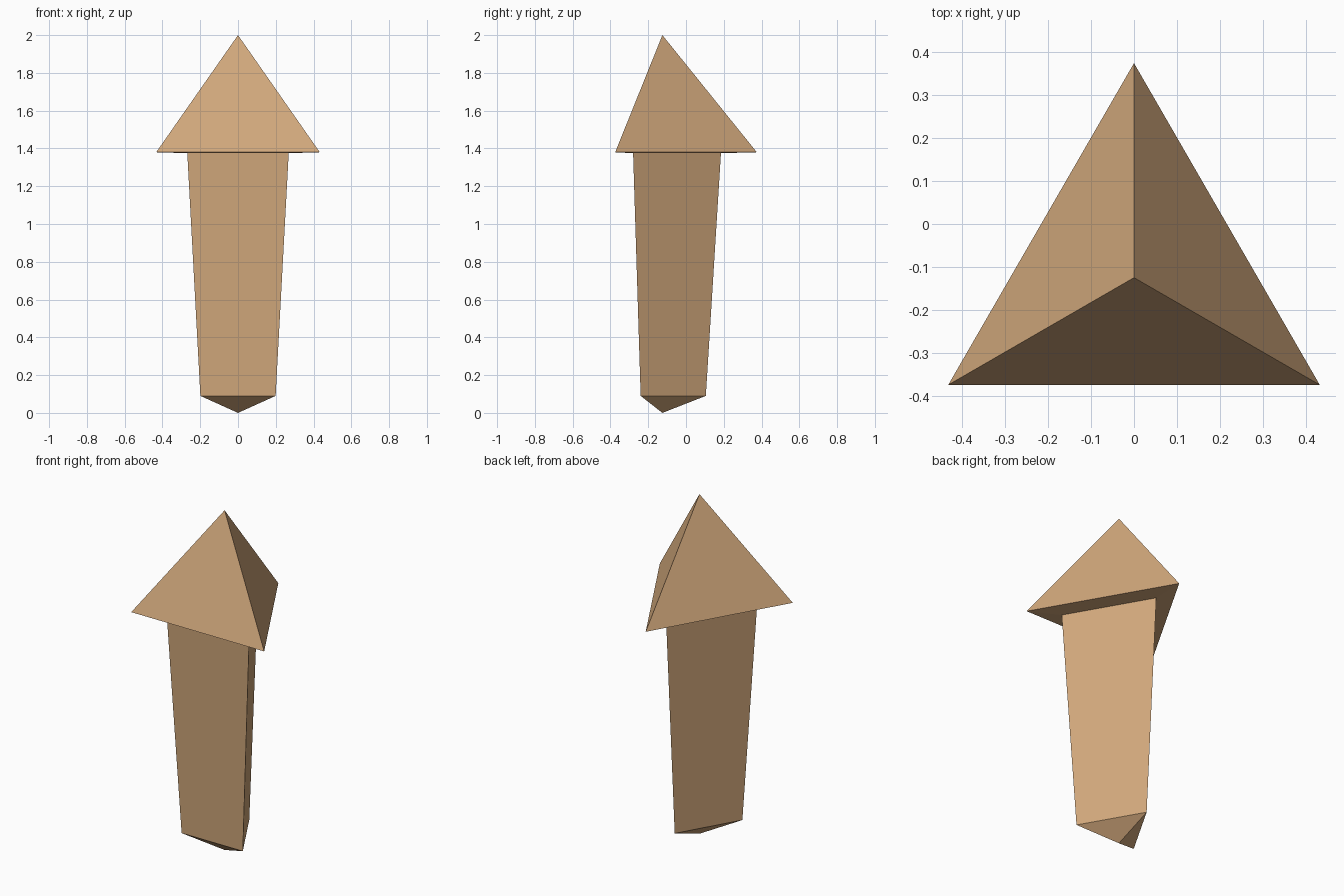
import bpy, bmesh, math

if "Cube" in bpy.data.objects:
    bpy.data.objects.remove(bpy.data.objects["Cube"])

wood = bpy.data.materials.new("tan_wood")
wood.diffuse_color = (0.64, 0.39, 0.20, 1)
wood.use_nodes = True
wood.node_tree.nodes["Principled BSDF"].inputs["Base Color"].default_value = wood.diffuse_color
CENTRE_Y = -0.125  # axis of the triangular section


def lathe_triangle(name, profile):
    """Three-sided spin of (radius, z) points; radius 0 makes a tip."""
    bm = bmesh.new()
    rings = []
    for r, z in profile:
        count = 3 if r else 1
        rings.append([bm.verts.new((r * math.cos(a), CENTRE_Y + r * math.sin(a), z))
                      for a in [math.radians(90 + 120 * i) for i in range(count)]])
    for low, high in zip(rings, rings[1:]):
        for i in range(3):
            j = (i + 1) % 3
            corners = [low[i % len(low)], low[j % len(low)],
                       high[j % len(high)], high[i % len(high)]]
            bm.faces.new(list(dict.fromkeys(corners)))
    bmesh.ops.recalc_face_normals(bm, faces=bm.faces)
    mesh = bpy.data.meshes.new(name)
    bm.to_mesh(mesh)
    bm.free()
    mesh.materials.append(wood)
    obj = bpy.data.objects.new(name, mesh)
    bpy.context.collection.objects.link(obj)
    return obj


# Tapered shaft with a shallow pointed bottom
lathe_triangle("shaft", [(0, 0), (0.23, 0.09), (0.31, 1.375)])
# Pyramid head with a slightly bevelled underside that meets the shaft
lathe_triangle("head", [(0.31, 1.375), (0.5, 1.38), (0, 2.0)])
